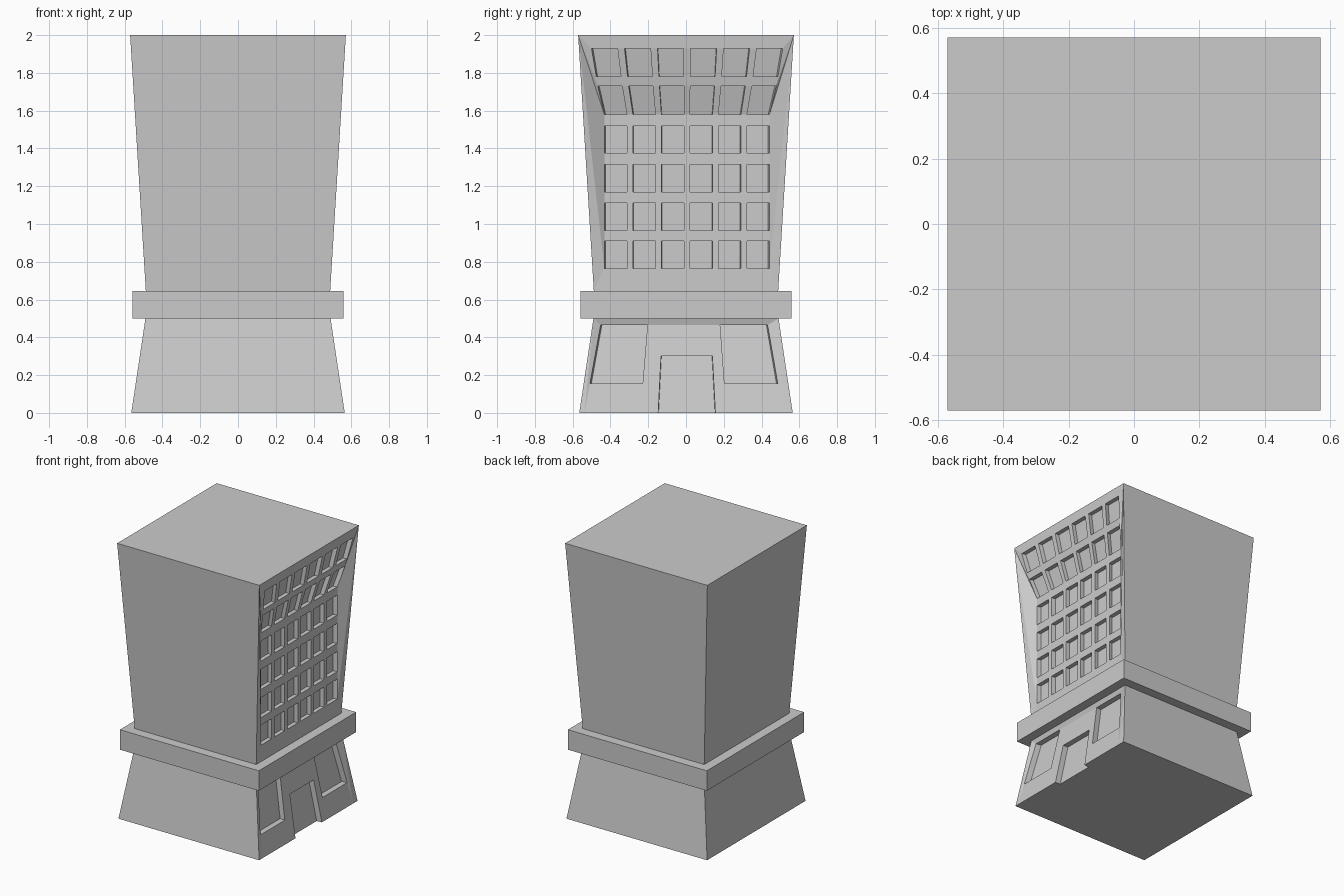
import bpy, bmesh

if "Cube" in bpy.data.objects:
    bpy.data.objects.remove(bpy.data.objects["Cube"])


def block(name, z0, h0, z1, h1, rows, cols, pushed, depth, pinch):
    """Tapered square block whose +x side is a panel grid with recessed cells.
    rows: (z, x, y scale) from low to high, cols: y positions, pushed: set of (row, col)."""
    bm = bmesh.new()
    V = bm.verts.new
    ring = [(1, -1), (1, 1), (-1, 1), (-1, -1)]
    lo = [V((a * h0, b * h0, z0)) for a, b in ring]
    hi = [V((a * h1, b * h1, z1)) for a, b in ring]
    # plain sides
    for i in (1, 2, 3):
        j = (i + 1) % 4
        bm.faces.new((lo[i], lo[j], hi[j], hi[i]))
    # panel grid, with recess walls and backs
    g = [[V((x, y * s, z)) for y in cols] for z, x, s in rows]
    back = {}

    def b(r, c):
        if (r, c) not in back:
            p = g[r][c].co
            back[r, c] = V((p.x - depth, p.y * pinch, p.z))
        return back[r, c]

    for r in range(len(rows) - 1):
        for c in range(len(cols) - 1):
            q = [(r, c), (r, c + 1), (r + 1, c + 1), (r + 1, c)]
            if (r, c) not in pushed:
                bm.faces.new([g[i][j] for i, j in q])
                continue
            bm.faces.new([b(*k) for k in q])
            near = [(r - 1, c), (r, c + 1), (r + 1, c), (r, c - 1)]
            for k in range(4):
                m, n = q[k], q[(k + 1) % 4]
                if near[k] in pushed or (k == 0 and rows[r][0] == z0):
                    continue
                bm.faces.new((g[m[0]][m[1]], g[n[0]][n[1]], b(*n), b(*m)))
    # borders around the grid
    for side, c in ((0, 0), (1, -1)):
        col = [row[c] for row in g]
        bm.faces.new((hi[side], lo[side], col[0]))
        for p, q in zip(col, col[1:]):
            bm.faces.new((hi[side], p, q))
    bm.faces.new([hi[1], hi[0]] + g[-1])
    if rows[0][0] > z0:
        bm.faces.new([lo[1], lo[0]] + g[0])
    # top and bottom caps
    for z in (z0, z1):
        edges = [e for e in bm.edges if e.is_boundary
                 and all(abs(v.co.z - z) < 1e-5 for v in e.verts)]
        bmesh.ops.edgeloop_fill(bm, edges=edges)
    bmesh.ops.recalc_face_normals(bm, faces=bm.faces)
    me = bpy.data.meshes.new(name)
    bm.to_mesh(me)
    bm.free()
    ob = bpy.data.objects.new(name, me)
    bpy.context.collection.objects.link(ob)
    return ob


# Ground floor: two large windows and a doorway
base_rows = [(z, 0.565 - 0.183 * z, 1.188 - 0.404 * z) for z in (0, 0.155, 0.3, 0.465)]
base_cols = [-0.452, -0.204, -0.124, 0.131, 0.181, 0.432]
block("ground_floor", 0, 0.565, 0.5, 0.49, base_rows, base_cols,
      {(0, 2), (1, 2), (1, 0), (2, 0), (1, 4), (2, 4)} - {(2, 2)}, 0.04, 0.985)

# Ledge band
bpy.ops.mesh.primitive_cube_add(size=1, location=(0, 0, 0.5725))
band = bpy.context.object
band.name = "ledge_band"
band.scale = (1.116, 1.116, 0.145)

# Tower: six rows of six windows, the top two rows flaring outward
flare = [1] * 8 + [1, 1.08, 1.1, 1.158]
heights = [0.765, 0.91, 0.965, 1.11, 1.17, 1.315, 1.375, 1.52, 1.58, 1.73, 1.78, 1.93]
tower_rows = [(z, 0.488 * s, s) for z, s in zip(heights, flare)]
tower_cols = [y for i in range(6) for y in (-0.432 + 0.151 * i, -0.313 + 0.151 * i)]
windows = {(r, c) for r in range(0, 11, 2) for c in range(0, 11, 2)}
block("tower", 0.645, 0.488, 2, 0.571, tower_rows, tower_cols, windows, 0.03, 0.985)
